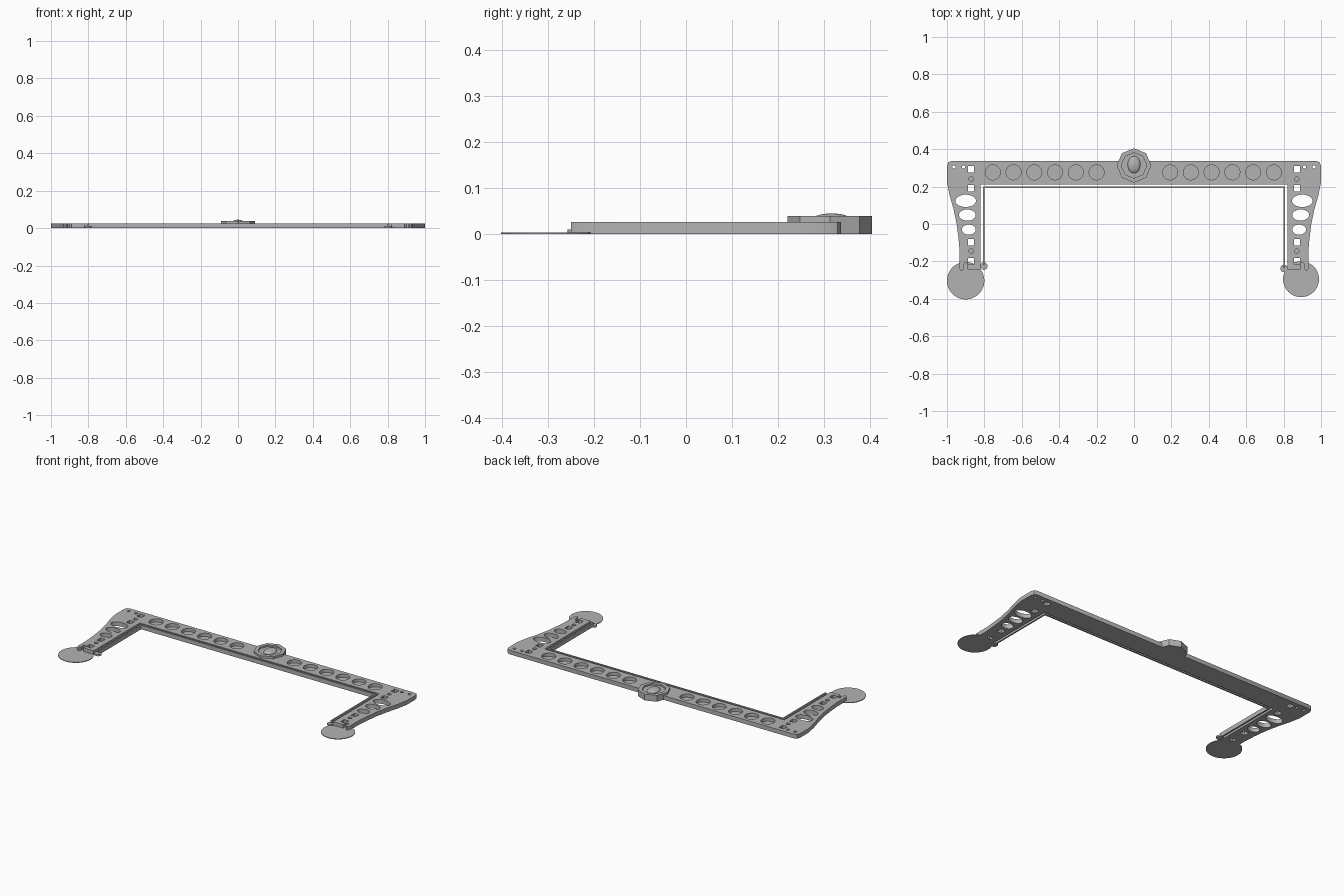
import bpy, bmesh
from math import sin, cos, pi, radians

cube = bpy.data.objects.get("Cube")
if cube:
    bpy.data.objects.remove(cube)

grey = bpy.data.materials.new("matte grey")
grey.use_nodes = True
grey.diffuse_color = (0.45, 0.45, 0.45, 1)
grey.node_tree.nodes["Principled BSDF"].inputs["Base Color"].default_value = (0.45, 0.45, 0.45, 1)

THICK = 0.026


def ellipse(x, y, rx, ry=None, n=32, start=0.0):
    ry = ry or rx
    return [(x + rx * cos(start + 2 * pi * i / n), y + ry * sin(start + 2 * pi * i / n)) for i in range(n)]


def rect(x, y, w, h):
    return [(x - w / 2, y - h / 2), (x + w / 2, y - h / 2), (x + w / 2, y + h / 2), (x - w / 2, y + h / 2)]


def prism(bm, outline, z0, z1):
    face = bm.faces.new([bm.verts.new((x, y, z0)) for x, y in outline])
    top = bmesh.ops.extrude_face_region(bm, geom=[face])["geom"]
    bmesh.ops.translate(bm, verts=[g for g in top if isinstance(g, bmesh.types.BMVert)], vec=(0, 0, z1 - z0))


def finish(name, bm, smooth=True):
    bmesh.ops.recalc_face_normals(bm, faces=bm.faces)
    mesh = bpy.data.meshes.new(name)
    bm.to_mesh(mesh)
    bm.free()
    mesh.materials.append(grey)
    ob = bpy.data.objects.new(name, mesh)
    bpy.context.collection.objects.link(ob)
    bpy.ops.object.select_all(action='DESELECT')
    ob.select_set(True)
    bpy.context.view_layer.objects.active = ob
    if smooth:
        bpy.ops.object.shade_smooth_by_angle(angle=radians(30))
    return ob


def part(name, outline, z0, z1):
    bm = bmesh.new()
    prism(bm, outline, z0, z1)
    return finish(name, bm)


def cut(ob, bm):
    cutter = finish("cutter", bm, False)
    cutter.hide_render = True
    mod = ob.modifiers.new("holes", 'BOOLEAN')
    mod.operation, mod.solver, mod.object = 'DIFFERENCE', 'EXACT', cutter
    bpy.context.view_layer.objects.active = ob
    bpy.ops.object.modifier_apply(modifier=mod.name)
    bpy.data.objects.remove(cutter)


# Bracket body: half outline from the back corner round to the inner corner
half = [(0.975, 0.337), (0.993, 0.33), (1, 0.31), (1, 0.225), (0.985, 0.15), (0.965, 0.08),
        (0.948, 0), (0.938, -0.08), (0.932, -0.15), (0.932, -0.24), (0.926, -0.25), (0.917, -0.25),
        (0.91, -0.24), (0.91, -0.212), (0.9, -0.205), (0.89, -0.212), (0.89, -0.242),
        (0.822, -0.242), (0.822, 0.211)]
body = part("bracket_body", half + [(-x, y) for x, y in reversed(half)], 0, THICK)

# Holes: round pockets along the beam, openings down each arm
holes = bmesh.new()
for i in range(6):
    for x in (-0.755 + i * 0.111, 0.193 + i * 0.111):
        prism(holes, ellipse(x, 0.276, 0.04), 0.006, 0.05)
for side in (-1, 1):
    for x, y, rx, ry in ((0.9, 0.124, 0.055, 0.033), (0.891, 0.048, 0.045, 0.03), (0.883, -0.03, 0.037, 0.027)):
        prism(holes, ellipse(side * x, y, rx, ry), -0.02, 0.05)
    for y in (0.293, 0.19, -0.097, -0.2):
        prism(holes, rect(side * 0.872, y, 0.033, 0.035), -0.02, 0.05)
    for y in (0.24, -0.145):
        prism(holes, ellipse(side * 0.87, y, 0.012, n=16), 0.008, 0.05)
    for x in (0.912, 0.963):
        prism(holes, ellipse(side * x, 0.305, 0.009, n=16), -0.02, 0.05)
cut(body, holes)

# Thin inner rail, parted from the body by a narrow gap
part("inner_rail", [(-0.808, -0.22), (-0.799, -0.22), (-0.799, 0.192), (0.799, 0.192), (0.799, -0.235),
                    (0.808, -0.235), (0.808, 0.201), (-0.808, 0.201)], 0, THICK)
part("right_rail_end", ellipse(-0.803, -0.225, 0.02, n=20), 0, 0.01)
part("left_rail_end", ellipse(0.803, -0.238, 0.02, n=20), 0, 0.01)

# Thin foot discs
part("right_foot_disc", ellipse(-0.9, -0.303, 0.1, n=48), 0, 0.004)
part("left_foot_disc", ellipse(0.893, -0.295, 0.096, n=48), 0, 0.004)

# Octagonal boss with a recessed face and an oval dome
boss = part("octagonal_boss", ellipse(0, 0.313, 0.092, n=8), 0, 0.039)
recess = bmesh.new()
prism(recess, ellipse(0, 0.313, 0.068, n=8), 0.029, 0.06)
cut(boss, recess)
dome = bmesh.new()
bmesh.ops.create_uvsphere(dome, u_segments=32, v_segments=16, radius=1)
bmesh.ops.scale(dome, vec=(0.034, 0.046, 0.017), verts=dome.verts)
bmesh.ops.translate(dome, vec=(0, 0.317, 0.028), verts=dome.verts)
finish("oval_dome", dome)
